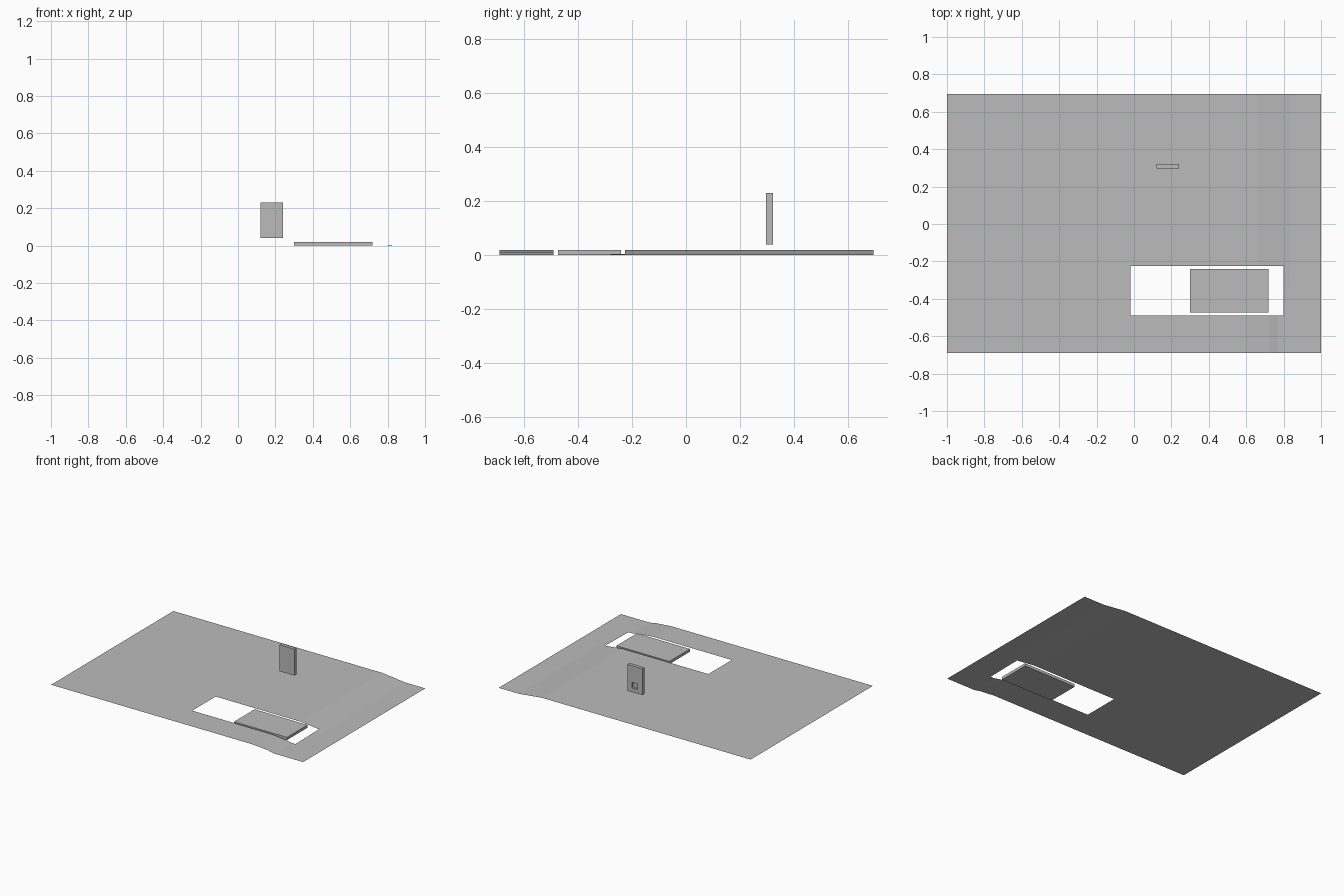
import bpy

if "Cube" in bpy.data.objects:
    bpy.data.objects.remove(bpy.data.objects["Cube"])

grey = bpy.data.materials.new("light grey")
grey.diffuse_color = (0.5, 0.5, 0.5, 1)
grey.use_nodes = True
grey.node_tree.nodes["Principled BSDF"].inputs["Base Color"].default_value = grey.diffuse_color


def make(name, verts, faces):
    me = bpy.data.meshes.new(name)
    me.from_pydata(verts, [], faces)
    me.materials.append(grey)
    ob = bpy.data.objects.new(name, me)
    bpy.context.collection.objects.link(ob)
    return ob


def box(name, lo, hi):
    verts = [(x, y, z) for z in (lo[2], hi[2]) for y in (lo[1], hi[1]) for x in (lo[0], hi[0])]
    faces = [(0, 2, 3, 1), (4, 5, 7, 6), (0, 1, 5, 4),
             (2, 6, 7, 3), (0, 4, 6, 2), (1, 3, 7, 5)]
    return make(name, verts, faces)


def strip(name, y0, y1, profile):
    # sheet strip following an x/z profile
    verts = [(x, y, z) for x, z in profile for y in (y0, y1)]
    faces = [(2 * i, 2 * i + 2, 2 * i + 3, 2 * i + 1) for i in range(len(profile) - 1)]
    return make(name, verts, faces)


H = 0.02
Y0, Y1, Y2, Y3 = -0.69, -0.49, -0.225, 0.695

# Thin ground sheet around a rectangular opening, dropping near the right end
strip("ground_front", Y0, Y1,
      [(-1, H), (-0.02, H), (0.60, H), (0.72, 0.01), (0.77, 0), (0.80, 0), (1, 0)])
strip("ground_back", Y2, Y3,
      [(-1, H), (-0.02, H), (0.66, H), (0.80, 0.0044), (0.84, 0), (1, 0)])
strip("ground_left", Y1, Y2, [(-1, H), (-0.02, H)])
make("ground_right",
     [(0.80, Y1, 0), (1, Y1, 0), (1, Y2, 0), (0.84, Y2, 0), (0.80, Y2, 0.0044)],
     [(0, 1, 2, 3), (0, 3, 4)])

# Slab lying in the opening
box("floor_slab", (0.30, -0.473, 0.0), (0.72, -0.24, H))

# Upright panel with a small square recess in its back
panel = box("upright_panel", (0.12, 0.297, 0.04), (0.24, 0.322, 0.23))
cutter = box("recess_cutter", (0.16, 0.307, 0.07), (0.205, 0.34, 0.11))
cutter.hide_render = True
cutter.hide_viewport = True
cut = panel.modifiers.new("recess", 'BOOLEAN')
cut.operation = 'DIFFERENCE'
cut.solver = 'EXACT'
cut.object = cutter
